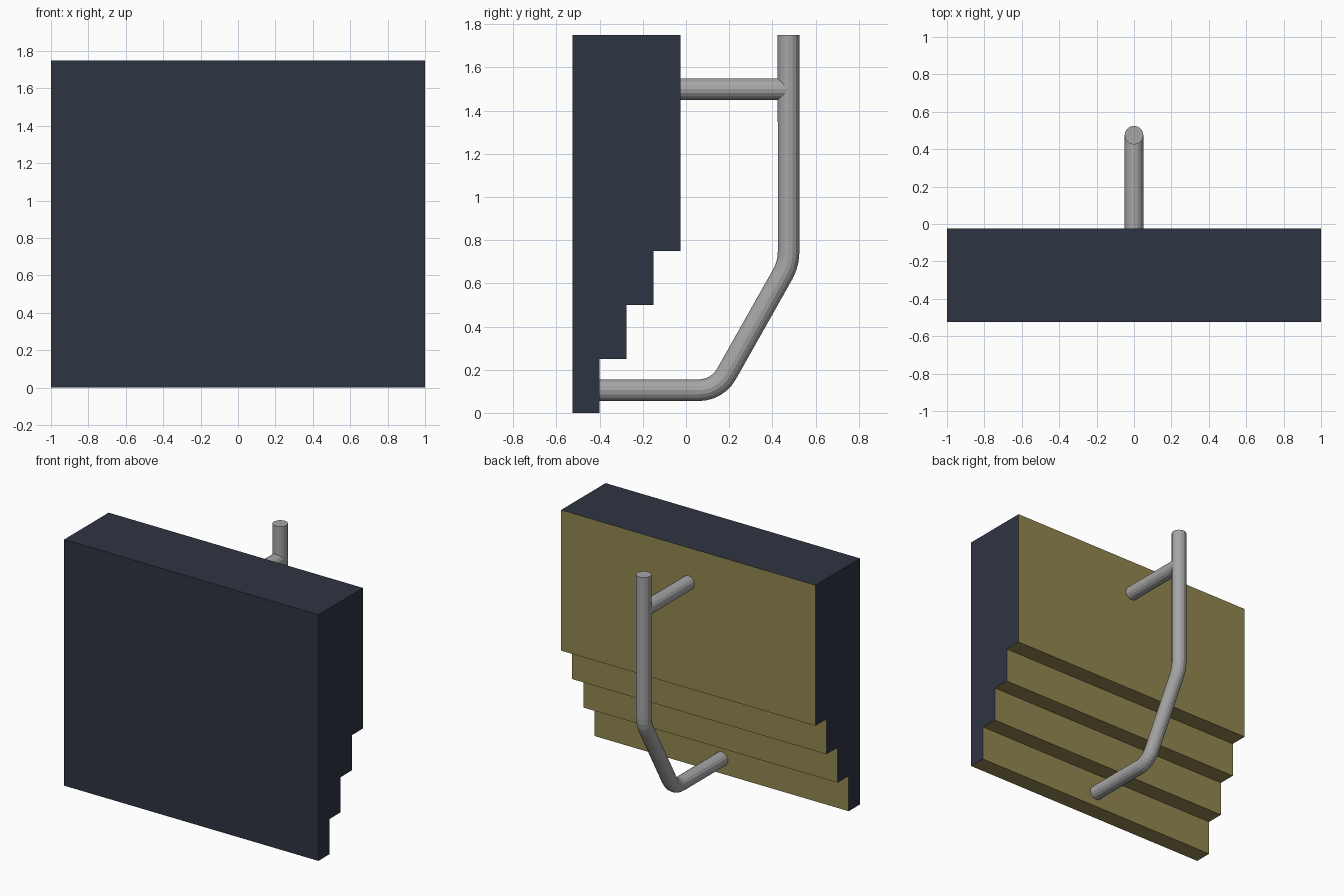
import bpy, bmesh, math
from mathutils import Vector

if "Cube" in bpy.data.objects:
    bpy.data.objects.remove(bpy.data.objects["Cube"])


def material(name, rgb):
    m = bpy.data.materials.new(name)
    m.diffuse_color = (*rgb, 1)
    m.use_nodes = True
    m.node_tree.nodes["Principled BSDF"].inputs["Base Color"].default_value = m.diffuse_color
    return m


def add_object(name, data):
    ob = bpy.data.objects.new(name, data)
    bpy.context.collection.objects.link(ob)
    return ob


def fillet(prev, corner, nxt, radius, steps):
    """Points of an arc rounding a path corner."""
    a, b = (prev - corner).normalized(), (nxt - corner).normalized()
    half = a.angle(b) / 2
    centre = corner + (a + b).normalized() * radius / math.sin(half)
    start = (corner + a * radius / math.tan(half) - centre).normalized()
    end = (corner + b * radius / math.tan(half) - centre).normalized()
    return [centre + start.slerp(end, i / steps) * radius for i in range(steps + 1)]


steel = material("steel", (0.38, 0.38, 0.38))


def tube(name, points, radius=0.05):
    """16-sided capped pipe along a path."""
    cu = bpy.data.curves.new(name, 'CURVE')
    cu.dimensions = '3D'
    cu.bevel_depth = radius
    cu.bevel_resolution = 6
    cu.use_fill_caps = True
    cu.materials.append(steel)
    sp = cu.splines.new('POLY')
    sp.points.add(len(points) - 1)
    for p, co in zip(sp.points, points):
        p.co = (*co, 1)
    sp.use_smooth = False
    ob = add_object(name, cu)
    bpy.ops.object.select_all(action='DESELECT')
    ob.select_set(True)
    bpy.context.view_layer.objects.active = ob
    bpy.ops.object.convert(target='MESH')
    return ob


# Stepped wall: side profile (y, z) extruded along x
profile = [(-0.525, 0)]
for i in range(4):
    y = -0.4 + 0.125 * i
    profile += [(y, 0.25 * i), (y, 1.75 if i == 3 else 0.25 * (i + 1))]
profile.append((-0.525, 1.75))

bm = bmesh.new()
face = bm.faces.new([bm.verts.new((-1, y, z)) for y, z in profile])
ext = bmesh.ops.extrude_face_region(bm, geom=[face])
bmesh.ops.translate(bm, vec=(2, 0, 0),
                    verts=[v for v in ext['geom'] if isinstance(v, bmesh.types.BMVert)])
bmesh.ops.recalc_face_normals(bm, faces=bm.faces)
# Olive on the stepped back and undersides, navy elsewhere
for f in bm.faces:
    f.material_index = int(f.normal.y > 0.5 or f.normal.z < -0.5)
mesh = bpy.data.meshes.new("stepped_wall")
bm.to_mesh(mesh)
bm.free()
mesh.materials.append(material("navy", (0.027, 0.035, 0.055)))
mesh.materials.append(material("olive", (0.29, 0.245, 0.08)))
add_object("stepped_wall", mesh)

# Bent support pipe behind the wall
top, upper, lower, foot = [Vector(p) for p in (
    (0, 0.475, 1.75), (0, 0.475, 0.69), (0, 0.145, 0.105), (0, -0.40, 0.105))]
path = [top]
path += fillet(top, upper, lower, 0.2, 3)
path += fillet(upper, lower, foot, 0.147, 6)
path.append(foot)
tube("support_pipe", path)

# Horizontal brace from wall to pipe
tube("brace_pipe", [(0, -0.025, 1.5), (0, 0.475, 1.5)])
